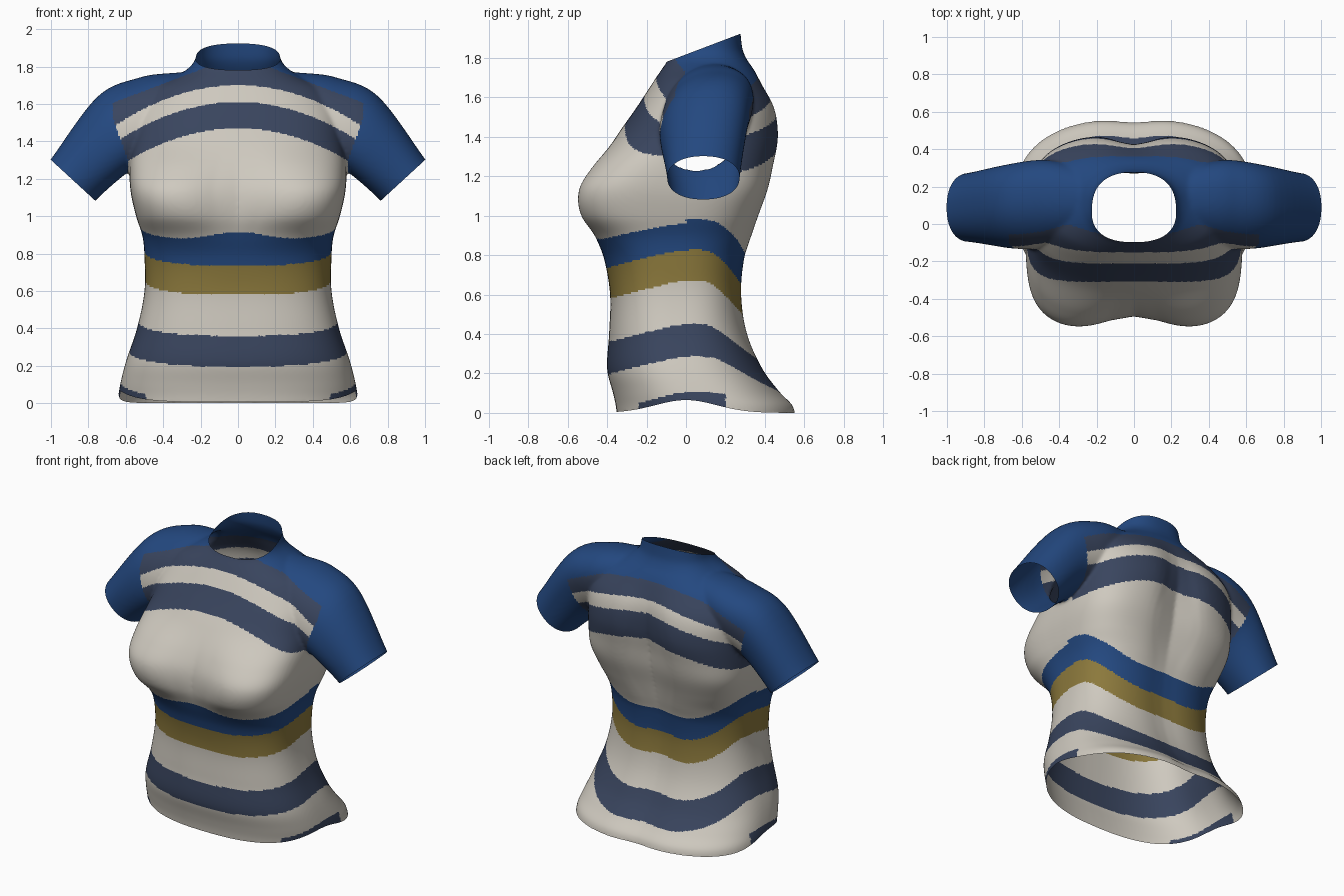
import bpy, bmesh, math

if "Cube" in bpy.data.objects:
    bpy.data.objects.remove(bpy.data.objects["Cube"])

# Torso sections: z, half width, front y, back y, roundness, front groove, back groove
RINGS = [
    (-0.12, .640, -.34, .570, 2.5, .00, .02),
    (0.03, .640, -.355, .555, 2.5, .00, .02),
    (0.10, .630, -.37, .490, 2.5, .00, .02),
    (0.22, .600, -.40, .400, 2.5, .00, .02),
    (0.40, .540, -.39, .320, 2.6, .00, .02),
    (0.60, .500, -.385, .290, 2.7, .00, .02),
    (0.78, .500, -.415, .305, 2.7, .00, .02),
    (0.89, .510, -.475, .340, 2.9, .02, .03),
    (1.00, .545, -.560, .375, 3.4, .07, .04),
    (1.13, .574, -.568, .420, 3.7, .08, .05),
    (1.25, .580, -.495, .450, 3.3, .05, .06),
    (1.40, .570, -.355, .480, 2.8, .00, .06),
    (1.55, .560, -.250, .460, 2.5, .00, .04),
    (1.68, .470, -.165, .385, 2.4, .00, .01),
    (1.74, .350, -.125, .345, 2.4, .00, .00),
    (1.79, .265, -.092, .310, 2.4, .00, .00),
    (1.85, .225, -.085, .285, 2.4, .00, .00),
    (2.10, .200, -.085, .265, 2.4, .00, .00),
]
# Sleeve sections: top x, top z, bottom x, bottom z, front y, back y, backward lean of the top
SLEEVE = [
    (.20, 1.77, .26, 1.50, -.02, .27, .02),
    (.36, 1.765, .34, 1.40, -.08, .32, .03),
    (.53, 1.740, .46, 1.31, -.12, .335, .05),
    (.75, 1.640, .595, 1.23, -.125, .310, .04),
    (1.00, 1.305, .765, 1.08, -.095, .272, .00),
    (1.08, 1.20, .84, .98, -.095, .272, .00),
]


def lerp_table(table, t):
    """Smooth (Hermite) interpolation of table rows by their first value."""
    t = min(max(t, table[0][0]), table[-1][0])
    i = max(k for k in range(len(table) - 1) if table[k][0] <= t)
    a, b = table[i], table[i + 1]
    p, q = table[max(i - 1, 0)], table[min(i + 2, len(table) - 1)]
    h = b[0] - a[0]
    s = (t - a[0]) / h
    out = []
    for k in range(1, len(a)):
        m0 = (b[k] - p[k]) / (b[0] - p[0]) * h
        m1 = (q[k] - a[k]) / (q[0] - a[0]) * h
        out.append((2*s**3 - 3*s*s + 1) * a[k] + (s**3 - 2*s*s + s) * m0
                   + (3*s*s - 2*s**3) * b[k] + (s**3 - s*s) * m1)
    return out


def spow(v, n):
    return math.copysign(abs(v) ** (2 / n), v)


def loft(bm, rings):
    """Skin closed rings and cap both ends."""
    vr = [[bm.verts.new(p) for p in r] for r in rings]
    n = len(vr[0])
    for a, b in zip(vr, vr[1:]):
        for i in range(n):
            bm.faces.new((a[i], a[(i + 1) % n], b[(i + 1) % n], b[i]))
    bm.faces.new(vr[0][::-1])
    bm.faces.new(vr[-1])


def torso_ring(z, n=96):
    hw, yf, yb, e, gf, gb = lerp_table(RINGS, z)
    y0, d, pts = (yf + yb) / 2, (yb - yf) / 2, []
    for i in range(n):
        a = 2 * math.pi * i / n
        x, s = hw * spow(math.cos(a), e), math.sin(a)
        y = y0 + d * spow(s, e)
        y += gf * math.exp(-(x / .22) ** 2) if s < 0 else -gb * math.exp(-(x / .13) ** 2)
        pts.append((x, y, z))
    return pts


def sleeve_ring(t, side, n=64):
    tx, tz, bx, bz, yf, yb, lean = lerp_table([(i, *r) for i, r in enumerate(SLEEVE)], t)
    pts = []
    for i in range(n):
        a = 2 * math.pi * i / n
        c, s = spow(math.cos(a), 2.2), spow(math.sin(a), 2.2)
        pts.append((side * ((tx + bx) / 2 + c * (tx - bx) / 2),
                    (yf + yb) / 2 + s * (yb - yf) / 2 + c * lean,
                    (tz + bz) / 2 + c * (tz - bz) / 2))
    return pts


# Solid body and sleeves, fused into one smooth skin
bm = bmesh.new()
loft(bm, [torso_ring(-.12 + 2.22 * i / 110) for i in range(111)])
for side in (1, -1):
    loft(bm, [sleeve_ring(5 * i / 40, side) for i in range(41)])
bmesh.ops.recalc_face_normals(bm, faces=bm.faces)
mesh = bpy.data.meshes.new("shirt")
bm.to_mesh(mesh)
bm.free()
shirt = bpy.data.objects.new("shirt", mesh)
bpy.context.collection.objects.link(shirt)
bpy.context.view_layer.objects.active = shirt
shirt.select_set(True)
rm = shirt.modifiers.new("fuse", 'REMESH')
rm.mode, rm.voxel_size = 'VOXEL', 0.0095
sm = shirt.modifiers.new("soften", 'SMOOTH')
sm.factor, sm.iterations = 0.5, 14
for name in ("fuse", "soften"):
    bpy.ops.object.modifier_apply(modifier=name)


def hem(y):
    return .065 * math.exp(-(y / .22) ** 2)


def cut(bm, faces, co, no):
    geom = set(faces)
    for f in faces:
        geom.update(f.verts)
        geom.update(f.edges)
    bmesh.ops.bisect_plane(bm, geom=list(geom), plane_co=co, plane_no=no, clear_outer=True)


# Open the neck, cuffs and hem
bm = bmesh.new()
bm.from_mesh(mesh)
cut(bm, [f for f in bm.faces if f.calc_center_median().z > 1.6], (0, 0, 1.818), (0, -.38, 1))
for side in (1, -1):
    cut(bm, [f for f in bm.faces if f.calc_center_median().x * side > .68],
        (side * .88, .09, 1.19), (side * .68, 0, -.74))
low = []
for f in bm.faces:
    c = f.calc_center_median()
    if c.z < hem(c.y):
        low.append(f)
bmesh.ops.delete(bm, geom=low, context='FACES')
for v in bm.verts:
    if v.is_boundary and v.co.z < .2:
        v.co.z = hem(v.co.y)

# Colours
CREAM, BLUE, NAVY, GOLD = range(4)
for name, col in (("cream", (.62, .585, .52)), ("blue", (.017, .065, .215)),
                  ("slate_navy", (.041, .059, .112)), ("gold", (.26, .19, .045))):
    m = bpy.data.materials.new(name)
    m.diffuse_color = (*col, 1)
    m.use_nodes = True
    m.node_tree.nodes["Principled BSDF"].inputs["Base Color"].default_value = m.diffuse_color
    mesh.materials.append(m)

SWAY = [(-1, 0), (-.5, .05), (0, .09), (.4, .08), (.7, .01), (1, -.095)]


def colour(p):
    x, y, z = abs(p.x), p.y, p.z
    if z > 1.02 and x > .59 + .35 * min(max(z - 1.3, 0), .22):
        return BLUE                                   # sleeves
    if z > 1.15:                                      # chest and back stripes
        if y < .1:
            if z > 1.86 - .38 * x:
                return BLUE
            h = z + .5 * x * x
            return NAVY if 1.47 < h < 1.61 or h > 1.70 else CREAM
        h = z + .4 * x * x
        if h > 1.71:
            return BLUE
        return NAVY if 1.34 < h < 1.52 or h > 1.605 else CREAM
    _, yf, yb, *_ = lerp_table(RINGS, z)              # waist and hem stripes
    h = z - lerp_table(SWAY, y / yb if y > 0 else -y / yf)[0]
    if .58 < h < .735:
        return GOLD
    if .735 <= h < .87 + (.04 * math.exp(-(x / .2) ** 2) if y < 0 else .02):
        return BLUE
    return NAVY if .195 < h < .36 or (h < .015 and -.24 < y < .2) else CREAM


for f in bm.faces:
    f.material_index = colour(f.calc_center_median())
    f.smooth = True
bm.to_mesh(mesh)
bm.free()
